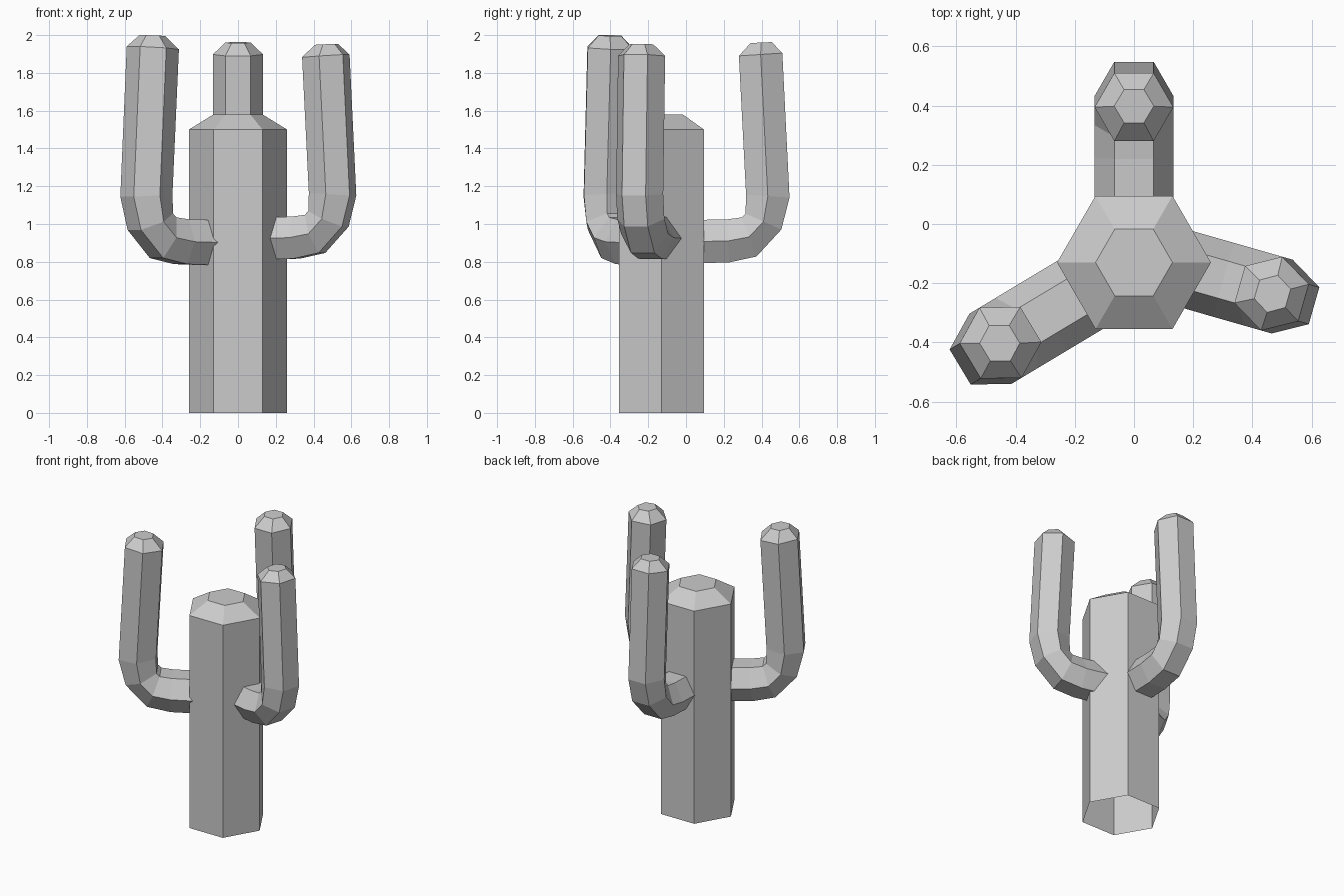
import bpy, bmesh, math
from mathutils import Matrix, Vector

cube = bpy.data.objects.get("Cube")
if cube:
    bpy.data.objects.remove(cube, do_unlink=True)

grey = bpy.data.materials.new("plain grey")
grey.use_nodes = True
colour = (0.6, 0.6, 0.6, 1)
grey.diffuse_color = colour
grey.node_tree.nodes["Principled BSDF"].inputs["Base Color"].default_value = colour

TRUNK_Y = -0.13


def hexagon(a, b, width):
    """Hexagon with flats at a and b (in the yz plane) and points at +-width in x."""
    a, b = Vector((0, *a)), Vector((0, *b))
    mid, x = (a + b) / 2, Vector((width, 0, 0))
    return [mid + x, a + x / 2, a - x / 2, mid - x, b - x / 2, b + x / 2]


def skin(name, rings, matrix):
    """Bridge the rings into a flat-shaded tube, closed only at its last ring."""
    bm = bmesh.new()
    loops = [[bm.verts.new(p) for p in ring] for ring in rings]
    for low, high in zip(loops, loops[1:]):
        for i in range(6):
            j = (i + 1) % 6
            bm.faces.new((low[i], low[j], high[j], high[i]))
    bm.faces.new(loops[-1])
    bmesh.ops.recalc_face_normals(bm, faces=bm.faces)
    bm.transform(matrix)
    mesh = bpy.data.meshes.new(name)
    bm.to_mesh(mesh)
    bm.free()
    mesh.materials.append(grey)
    obj = bpy.data.objects.new(name, mesh)
    bpy.context.collection.objects.link(obj)
    return obj


# Trunk: open-bottomed hexagonal column with a bevelled top
trunk_rings = [hexagon((f, z), (-f, z), r)
               for r, z in ((0.26, 0), (0.26, 1.5), (0.13, 1.58))
               for f in [r * math.sqrt(3) / 2]]
skin("trunk", trunk_rings, Matrix.Translation((0, TRUNK_Y, 0)))

# Arm profile: (inner, outer) points from the root to the cap, as (reach, height)
arm_profile = [
    ((0.13, 0.115), (0.13, -0.115), 0.133),
    ((0.35, 0.12), (0.36, -0.108), 0.133),
    ((0.425, 0.13), (0.503, -0.077), 0.133),
    ((0.445, 0.15), (0.635, 0.066), 0.133),
    ((0.448, 0.25), (0.678, 0.235), 0.133),
    ((0.41, 0.985), (0.64, 1.0), 0.133),
    ((0.472, 1.053), (0.584, 1.058), 0.067),
]
arm_rings = [hexagon(*section) for section in arm_profile]

# Arms: name, root position, heading in degrees from +y, scale
arms = [
    ("back_arm", (0, TRUNK_Y, 0.905), 0, 1.0),
    ("right_arm", (0.017, TRUNK_Y + 0.01, 0.90), 121, 1.04),
    ("left_arm", (-0.027, TRUNK_Y + 0.036, 0.922), -106, 0.975),
]
for name, root, heading, size in arms:
    skin(name, arm_rings, Matrix.Translation(root)
         @ Matrix.Rotation(math.radians(heading), 4, "Z") @ Matrix.Scale(size, 4))
